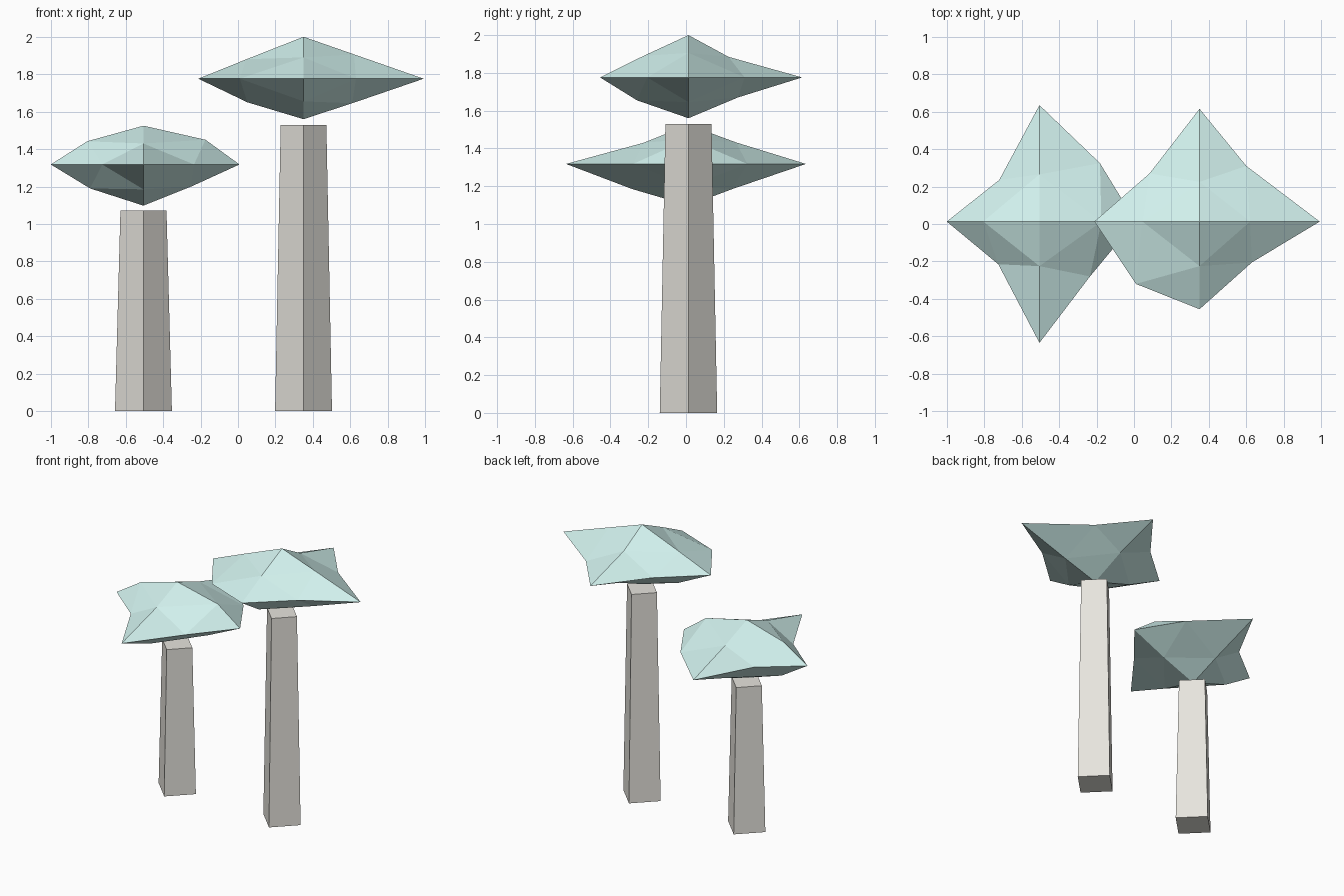
import bpy, bmesh
from itertools import product

if "Cube" in bpy.data.objects:
    bpy.data.objects.remove(bpy.data.objects["Cube"])

CY = 0.013  # shared depth centre of both trees


def material(name, rgb):
    m = bpy.data.materials.new(name)
    m.diffuse_color = (*rgb, 1)
    m.use_nodes = True
    m.node_tree.nodes["Principled BSDF"].inputs["Base Color"].default_value = m.diffuse_color
    return m


def add_object(name, bm, mat):
    bmesh.ops.recalc_face_normals(bm, faces=bm.faces)
    me = bpy.data.meshes.new(name)
    bm.to_mesh(me)
    bm.free()
    me.materials.append(mat)
    bpy.context.collection.objects.link(bpy.data.objects.new(name, me))


def trunk(name, cx, height, r_low, r_top, mat):
    # four-sided tapered post with its corners on the x and y axes
    bm = bmesh.new()
    rings = [[bm.verts.new((cx + r * dx, CY + r * dy, z))
              for dx, dy in ((1, 0), (0, 1), (-1, 0), (0, -1))]
             for r, z in ((r_low, 0), (r_top, height))]
    for ring in rings:
        bm.faces.new(ring)
    for i in range(4):
        j = (i + 1) % 4
        bm.faces.new((rings[0][i], rings[0][j], rings[1][j], rings[1][i]))
    add_object(name, bm, mat)


def canopy(name, cx, z_mid, z_top, z_low, tips, rim, upper, lower, mat):
    # octahedron split once: tips, rim corners and sloping-edge midpoints
    bm = bmesh.new()
    V = {}

    def put(key, x, y, z):
        V[key] = bm.verts.new((x, y, z))

    put((0, 0, 1), cx, CY, z_top)
    put((0, 0, -1), cx, CY, z_low)
    axes = ((-1, 0), (1, 0), (0, -1), (0, 1))
    for (sx, sy), tip, up, low in zip(axes, tips, upper, lower):
        for sz, (d, z) in ((0, (tip, z_mid)), (1, up), (-1, low)):
            put((sx, sy, sz), d if sx else cx, d if sy else CY, z)
    for (sx, sy), (x, y) in zip(product((-1, 1), repeat=2), rim):
        put((sx, sy, 0), x, y, z_mid)

    # each octant becomes four triangles
    for sx, sy, sz in product((-1, 1), repeat=3):
        a, b, c = (sx, 0, 0), (0, sy, 0), (0, 0, sz)
        ab, bc, ca = (sx, sy, 0), (0, sy, sz), (sx, 0, sz)
        for tri in ((a, ab, ca), (b, bc, ab), (c, ca, bc), (ab, bc, ca)):
            bm.faces.new([V[k] for k in tri])
    add_object(name, bm, mat)


leaf = material("leaf_teal", (0.64, 0.88, 0.85))
bark = material("bark_beige", (0.80, 0.78, 0.73))

# short tree
trunk("short_trunk", -0.505, 1.072, 0.152, 0.123, bark)
canopy("short_canopy", -0.505, 1.318, 1.525, 1.098,
       tips=(-1.0, 0.008, -0.635, 0.635),
       rim=((-0.725, -0.215), (-0.72, 0.235), (-0.235, -0.28), (-0.182, 0.325)),
       upper=((-0.805, 1.442), (-0.174, 1.45), (-0.225, 1.43), (0.265, 1.432)),
       lower=((-0.79, 1.19), (-0.25, 1.20), (-0.285, 1.185), (0.245, 1.185)),
       mat=leaf)

# tall tree
trunk("tall_trunk", 0.35, 1.53, 0.152, 0.122, bark)
canopy("tall_canopy", 0.35, 1.776, 2.0, 1.56,
       tips=(-0.212, 0.992, -0.455, 0.615),
       rim=((0.01, -0.32), (0.083, 0.27), (0.63, -0.205), (0.60, 0.31)),
       upper=((0.045, 1.88), (0.62, 1.906), (-0.225, 1.89), (0.225, 1.885)),
       lower=((0.05, 1.65), (0.61, 1.645), (-0.26, 1.655), (0.275, 1.67)),
       mat=leaf)
